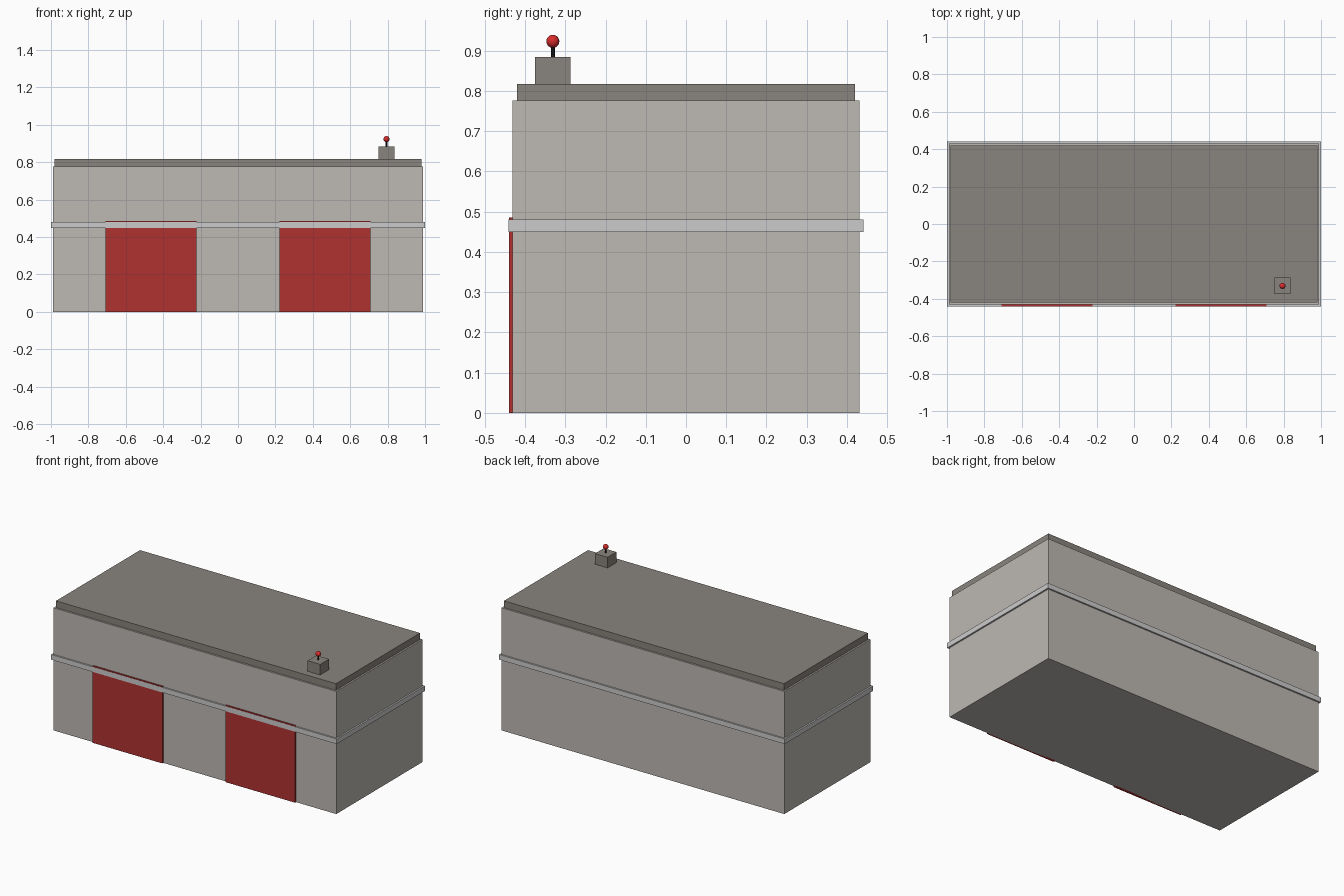
import bpy

if "Cube" in bpy.data.objects:
    bpy.data.objects.remove(bpy.data.objects["Cube"])


def material(name, rgb):
    m = bpy.data.materials.new(name)
    m.diffuse_color = (*rgb, 1)
    m.use_nodes = True
    m.node_tree.nodes["Principled BSDF"].inputs["Base Color"].default_value = m.diffuse_color
    return m


WALL = material("wall_stone", (0.51, 0.485, 0.45))
ROOF = material("roof_grey", (0.25, 0.23, 0.205))
TRIM = material("trim_pale", (0.64, 0.64, 0.62))
DOOR = material("door_red", (0.43, 0.032, 0.03))
LAMP = material("lamp_red", (0.68, 0.026, 0.026))
DARK = material("mast_black", (0.01, 0.01, 0.01))


def finish(name, mat):
    ob = bpy.context.object
    ob.name = name
    ob.data.materials.append(mat)
    return ob


def box(name, lo, hi, mat):
    """Box spanning two opposite corners."""
    bpy.ops.mesh.primitive_cube_add(size=1, location=[(a + b) / 2 for a, b in zip(lo, hi)])
    ob = finish(name, mat)
    ob.scale = [b - a for a, b in zip(lo, hi)]
    bpy.ops.object.transform_apply(location=False, rotation=False, scale=True)
    return ob


# Main block, roof slab and wrap-around trim
box("walls", (-0.99, -0.431, 0), (0.99, 0.431, 0.776), WALL)
box("roof_slab", (-0.98, -0.42, 0.776), (0.98, 0.42, 0.818), ROOF)
box("trim_band", (-1, -0.441, 0.449), (1, 0.441, 0.481), TRIM)

# Pair of garage doors, tops just above the trim
for side, cx in (("left", -0.465), ("right", 0.465)):
    box(f"{side}_garage_door", (cx - 0.244, -0.4403, 0), (cx + 0.244, -0.42, 0.486), DOOR)

# Roof unit with mast and warning lamp
X, Y = 0.794, -0.331
box("roof_unit", (X - 0.044, Y - 0.044, 0.818), (X + 0.044, Y + 0.044, 0.885), ROOF)
bpy.ops.mesh.primitive_cylinder_add(vertices=12, radius=0.005, depth=0.035, location=(X, Y, 0.9025))
finish("lamp_mast", DARK)
bpy.ops.object.shade_smooth_by_angle()
bpy.ops.mesh.primitive_uv_sphere_add(segments=16, ring_count=10, radius=0.0162, location=(X, Y, 0.9235))
finish("warning_lamp", LAMP)
bpy.ops.object.shade_smooth_by_angle()
